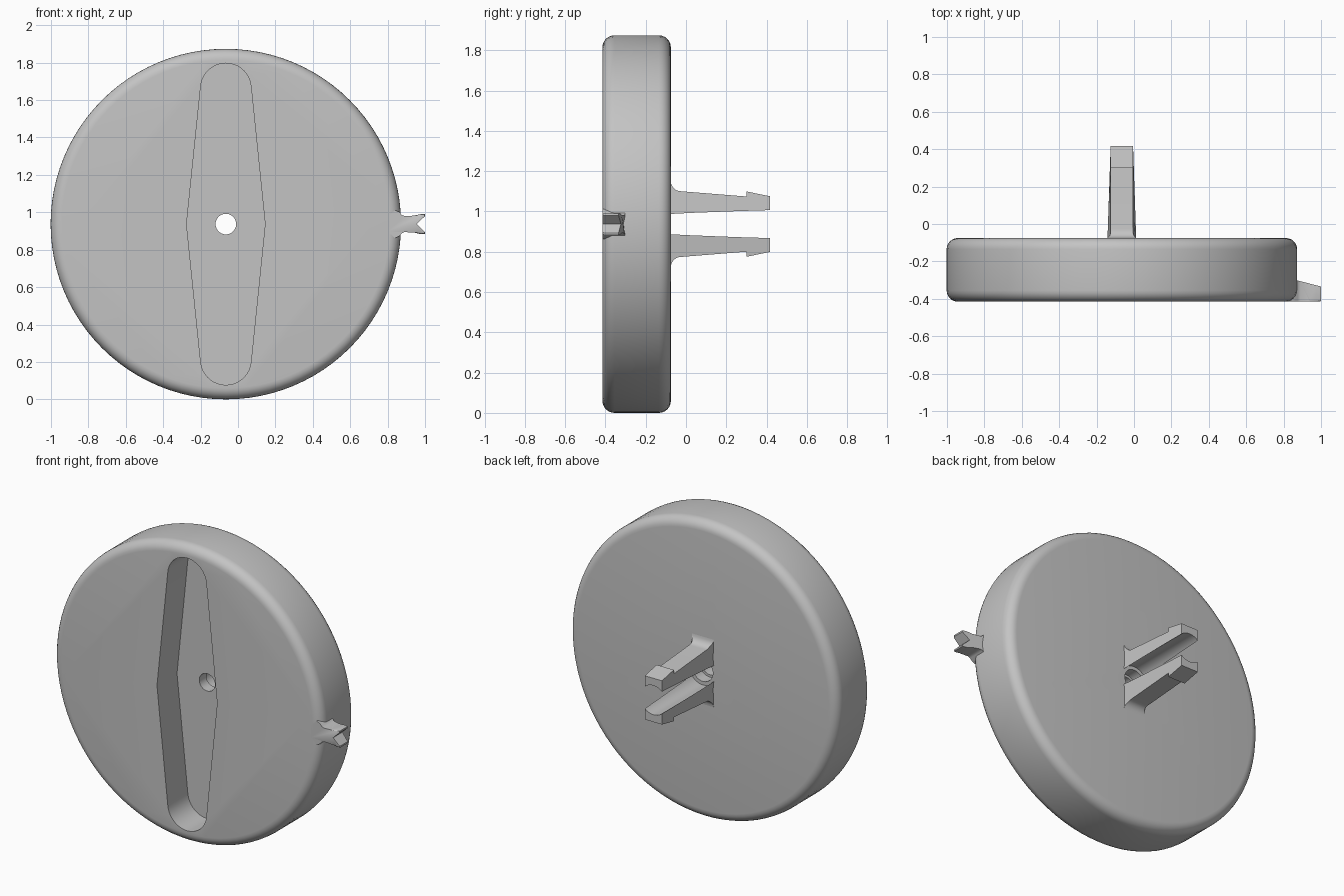
import bpy, bmesh, math
from mathutils import Matrix, Vector

if "Cube" in bpy.data.objects:
    bpy.data.objects.remove(bpy.data.objects["Cube"], do_unlink=True)

CX, CZ, R = -0.065, 0.937, 0.937      # knob axis and radius
FRONT, BACK = -0.415, -0.075          # knob faces

grey = bpy.data.materials.new("grey plastic")
grey.use_nodes = True
GREY = (0.55, 0.55, 0.55, 1)
grey.diffuse_color = GREY
grey.node_tree.nodes["Principled BSDF"].inputs["Base Color"].default_value = GREY


def add(name, bm):
    bmesh.ops.recalc_face_normals(bm, faces=bm.faces)
    mesh = bpy.data.meshes.new(name)
    bm.to_mesh(mesh)
    bm.free()
    mesh.materials.append(grey)
    ob = bpy.data.objects.new(name, mesh)
    bpy.context.collection.objects.link(ob)
    return ob


def cylinder(r, y0, y1, n):
    bm = bmesh.new()
    place = Matrix.Translation((CX, (y0 + y1) / 2, CZ)) @ Matrix.Rotation(math.pi / 2, 4, 'X')
    bmesh.ops.create_cone(bm, cap_ends=True, segments=n, radius1=r, radius2=r,
                          depth=abs(y1 - y0), matrix=place)
    return bm


def prism(points, offset):
    bm = bmesh.new()
    face = bm.faces.new([bm.verts.new(p) for p in points])
    new = bmesh.ops.extrude_face_region(bm, geom=[face])["geom"]
    bmesh.ops.translate(bm, vec=offset, verts=[v for v in new if isinstance(v, bmesh.types.BMVert)])
    return bm


def cut(ob, cutters):
    for c in cutters:
        mod = ob.modifiers.new("cut", 'BOOLEAN')
        mod.object, mod.operation, mod.solver = c, 'DIFFERENCE', 'EXACT'
        c.hide_render = True
        c.hide_set(True)
    deps = bpy.context.evaluated_depsgraph_get()
    mesh = bpy.data.meshes.new_from_object(ob.evaluated_get(deps))
    ob.modifiers.clear()
    ob.data = mesh


def smooth(ob):
    bpy.ops.object.select_all(action='DESELECT')
    ob.select_set(True)
    bpy.context.view_layer.objects.active = ob
    bpy.ops.object.shade_smooth_by_angle(angle=math.radians(32))


# Knob body with rounded rims
bm = cylinder(R, FRONT, BACK, 96)
rims = [e for e in bm.edges if abs(e.verts[0].co.y - e.verts[1].co.y) < 0.001]
bmesh.ops.bevel(bm, geom=rims, offset=0.06, segments=6, profile=0.5, affect='EDGES')
knob = add("knob_body", bm)

# Diamond recess with rounded ends
outline = []
for end in (0, 180):
    outline.append((0.21 * math.cos(math.radians(end)), 0))
    for i in range(19):
        a = math.radians(end + 6 + 168 * i / 18)
        shift = 0.725 if end == 0 else -0.725
        outline.append((0.135 * math.cos(a), shift + 0.135 * math.sin(a)))
recess = add("recess_cutter", prism([(CX + x, FRONT - 0.1, CZ + z) for x, z in outline], (0, 0.3, 0)))

# Shaft hole and wider bore behind it
hole = add("hole_cutter", cylinder(0.055, -0.5, 0.1, 40))
bore = add("bore_cutter", cylinder(0.07, -0.145, 0.1, 40))
cut(knob, [recess, hole, bore])
smooth(knob)

# Snap prongs with flared roots, barbed tips and hollow inner faces
channel = add("channel_cutter", cylinder(0.092, BACK - 0.1, 0.5, 48))
profile = [(BACK - 0.01, 0.05), (BACK - 0.01, 0.215), (BACK, 0.213)]
for i in range(1, 7):
    a = math.radians(90 * i / 6)
    profile.append((-0.025 - 0.05 * math.cos(a), 0.213 - 0.05 * math.sin(a)))
profile += [(0.3, 0.137), (0.3, 0.162), (0.418, 0.138), (0.418, 0.05)]
for side, name in ((1, "upper_prong"), (-1, "lower_prong")):
    pts = [(CX - 0.06, y, CZ + side * z) for y, z in profile]
    bm = prism(pts, (0.12, 0, 0))
    for v in bm.verts:
        flare = max(0, (-0.045 - v.co.y) / 0.03)
        v.co.x += math.copysign(0.017 * min(flare, 1) ** 2, v.co.x - CX)
    prong = add(name, bm)
    cut(prong, [channel])
    smooth(prong)

# Forked pointer on the rim
half = [(0.8, 0.04), (0.84, 0.075), (0.862, 0.065), (0.875, 0.05), (0.89, 0.043),
        (0.94, 0.045), (0.975, 0.053), (1.0, 0.053), (1.0, 0.043)]
tip = [(x, z) for x, z in half] + [(0.955, 0)] + [(x, -z) for x, z in reversed(half)]
bm = prism([(x, FRONT, CZ + z) for x, z in tip], (0, 0.1, 0))
for v in bm.verts:
    if v.co.y > FRONT + 0.05:
        v.co.y = -0.302 - 0.26 * max(0, v.co.x - 0.875)
edges = [e for e in bm.edges if all(v.co.y < FRONT + 0.01 and v.co.x > 0.93 for v in e.verts)
         and abs(e.verts[0].co.z - CZ) > 0.042 and abs(e.verts[1].co.z - CZ) > 0.042]
bmesh.ops.bevel(bm, geom=edges, offset=0.008, segments=2, profile=0.5, affect='EDGES')
smooth(add("pointer", bm))
